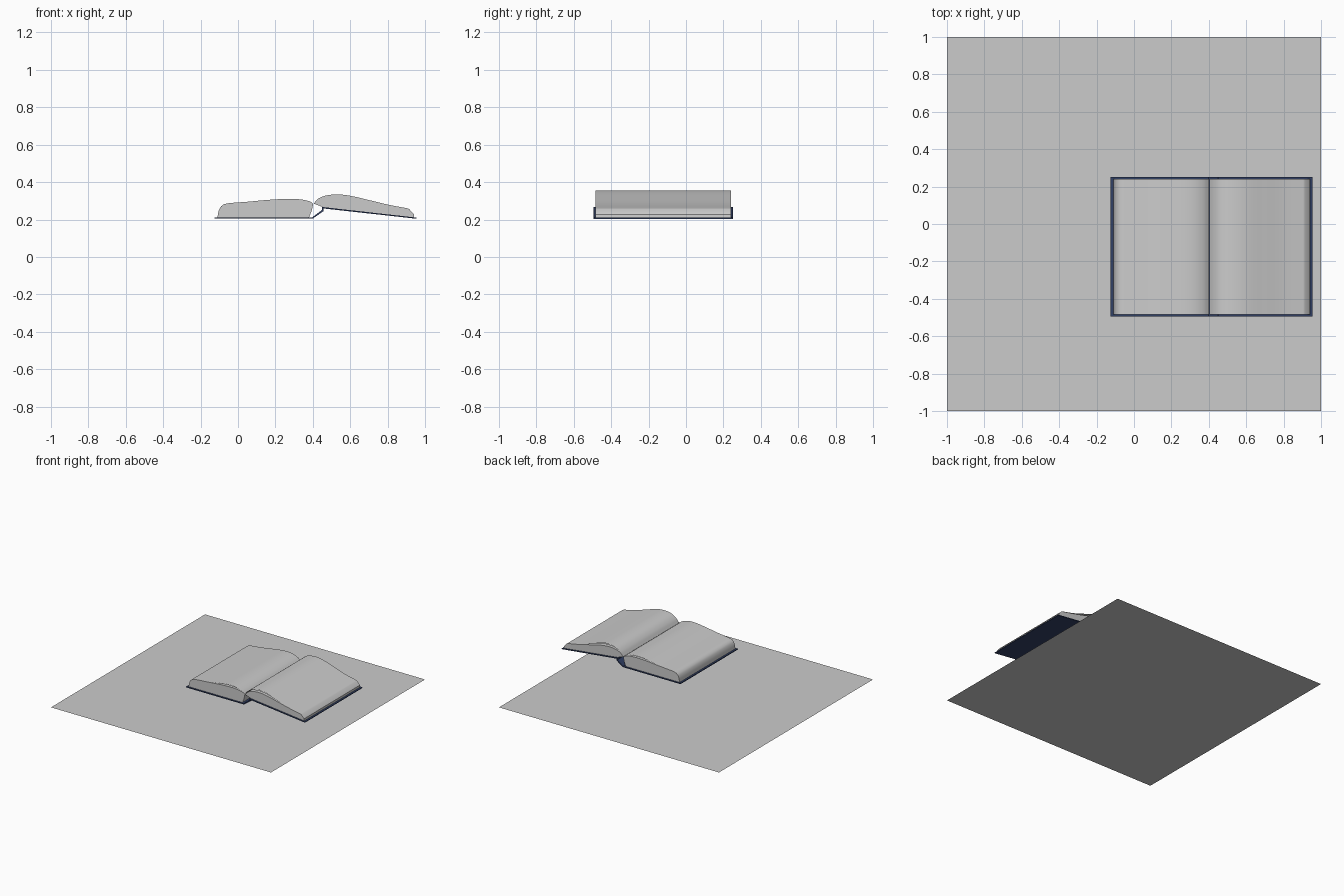
import bpy, bmesh
from mathutils import Vector

if "Cube" in bpy.data.objects:
    bpy.data.objects.remove(bpy.data.objects["Cube"])

navy = bpy.data.materials.new("navy_cloth")
navy.diffuse_color = (0.03, 0.05, 0.13, 1)
navy.use_nodes = True
navy.node_tree.nodes["Principled BSDF"].inputs["Base Color"].default_value = navy.diffuse_color


def smooth_path(pts, n=5):
    """Catmull-Rom curve through 2D (x, height) points."""
    p = [Vector(q) for q in pts]
    p = [2 * p[0] - p[1]] + p + [2 * p[-1] - p[-2]]
    out = []
    for i in range(1, len(p) - 2):
        a, b, c, d = p[i - 1:i + 3]
        for k in range(n):
            t = k / n
            out.append(0.5 * (2 * b + (c - a) * t + (2 * a - 5 * b + 4 * c - d) * t ** 2
                              + (3 * b - a - 3 * c + d) * t ** 3))
    return out + [p[-2]]


def extrude(name, path, y0, y1, closed, mat=None):
    """Sweep an (x, height) outline along y, capped when closed."""
    bm = bmesh.new()
    front = [bm.verts.new((x, y0, z)) for x, z in path]
    back = [bm.verts.new((x, y1, z)) for x, z in path]
    n = len(path)
    for i in range(n if closed else n - 1):
        j = (i + 1) % n
        bm.faces.new((front[i], front[j], back[j], back[i]))
    if closed:
        bm.faces.new(front)
        bm.faces.new(back)
        bmesh.ops.recalc_face_normals(bm, faces=bm.faces)
    else:
        # open leaves face upwards
        bm.normal_update()
        if sum(f.normal.z for f in bm.faces) < 0:
            bmesh.ops.reverse_faces(bm, faces=bm.faces)
    me = bpy.data.meshes.new(name)
    bm.to_mesh(me)
    bm.free()
    ob = bpy.data.objects.new(name, me)
    bpy.context.collection.objects.link(ob)
    if mat:
        me.materials.append(mat)
    bpy.ops.object.select_all(action='DESELECT')
    bpy.context.view_layer.objects.active = ob
    ob.select_set(True)
    bpy.ops.object.shade_smooth_by_angle(angle=0.5)
    return ob


# Table surface under the book
bpy.ops.mesh.primitive_plane_add(size=2)
bpy.context.object.name = "table_surface"

# Bound cover: flat left board, raised spine, sloping right board
lower = [(-0.125, 0.205), (0.40, 0.205), (0.457, 0.245), (0.457, 0.259), (0.955, 0.204)]
upper = [(0.955, 0.210), (0.449, 0.267), (0.449, 0.251), (0.397, 0.212), (-0.125, 0.212)]
extrude("cover", lower + upper, -0.495, 0.25, True, navy)

Y0, Y1 = -0.485, 0.24

# Page blocks
left_top = smooth_path([(-0.11, 0.212), (-0.102, 0.25), (-0.085, 0.275), (-0.05, 0.287),
                        (0.05, 0.295), (0.15, 0.304), (0.25, 0.310), (0.33, 0.308),
                        (0.38, 0.298), (0.402, 0.285)])
left_spine = [Vector((0.395, 0.25)), Vector((0.38, 0.212))]
extrude("left_page_block", left_top + left_spine, Y0, Y1, True)

right_top = smooth_path([(0.404, 0.285), (0.43, 0.312), (0.47, 0.328), (0.53, 0.334),
                         (0.60, 0.327), (0.70, 0.304), (0.80, 0.280), (0.905, 0.260)])
right_edge = [Vector(q) for q in ((0.915, 0.256), (0.94, 0.228), (0.942, 0.211), (0.455, 0.266))]
extrude("right_page_block", right_top + right_edge, Y0, Y1, True)

# Loose leaves arching above each block
left_leaves = {
    "top": [(-0.05, 0.288), (0.05, 0.299), (0.15, 0.315), (0.25, 0.328),
            (0.32, 0.325), (0.37, 0.309), (0.402, 0.287)],
    "second": [(-0.05, 0.2875), (0.05, 0.2975), (0.15, 0.311), (0.25, 0.321),
               (0.32, 0.318), (0.37, 0.306), (0.402, 0.286)]}
right_leaves = {
    "top": [(0.404, 0.287), (0.43, 0.320), (0.47, 0.345), (0.53, 0.355),
            (0.60, 0.348), (0.70, 0.317), (0.80, 0.285), (0.905, 0.261)],
    "second": [(0.404, 0.286), (0.43, 0.317), (0.47, 0.339), (0.53, 0.347),
               (0.60, 0.340), (0.70, 0.312), (0.80, 0.283), (0.905, 0.2605)]}
for side, leaves in (("left", left_leaves), ("right", right_leaves)):
    for level, pts in leaves.items():
        extrude(f"{side}_{level}_leaf", smooth_path(pts), Y0, Y1, False)
